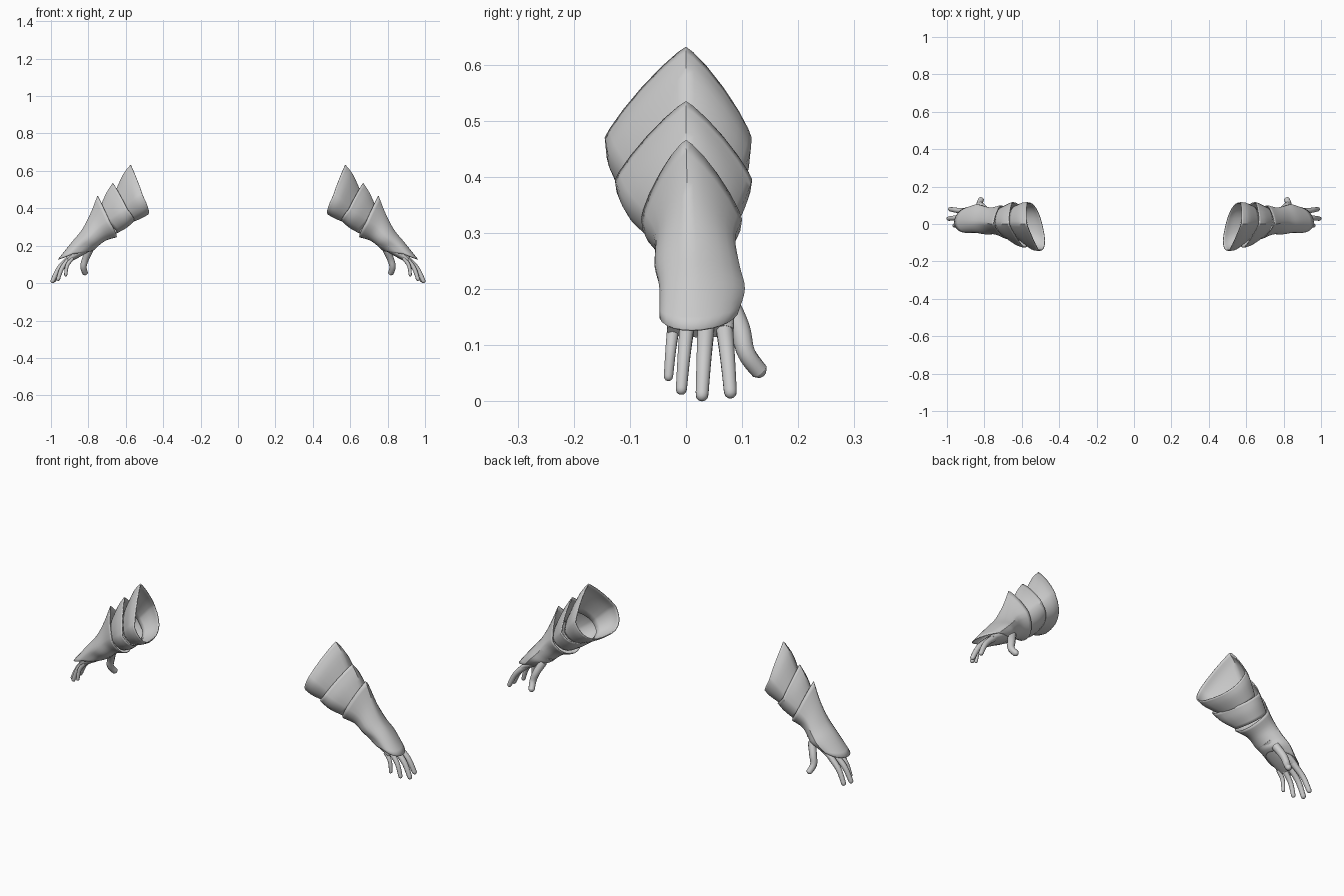
import bpy, bmesh
from math import cos, sin, pi
from mathutils import Vector

cube = bpy.data.objects.get("Cube")
if cube:
    bpy.data.objects.remove(cube)

steel = bpy.data.materials.new("plain_grey")
steel.use_nodes = True
grey = (0.6, 0.6, 0.6, 1)
steel.diffuse_color = grey
steel.node_tree.nodes["Principled BSDF"].inputs["Base Color"].default_value = grey


def lerp(pair, t):
    return pair[0] + (pair[1] - pair[0]) * t


def smooth_path(rows, steps):
    """Catmull-Rom interpolation through rows of numbers."""
    rows = [Vector(r) for r in rows]
    last = len(rows) - 1
    out = []
    for i in range(last):
        a, b = rows[i], rows[i + 1]
        m0 = (b - rows[i - 1]) / 2 if i > 0 else b - a
        m1 = (rows[i + 2] - a) / 2 if i + 2 <= last else b - a
        for s in range(steps):
            t = s / steps
            u = 1 - t
            out.append(a * (u * u * (1 + 2 * t)) + m0 * (t * u * u)
                       + b * (t * t * (3 - 2 * t)) - m1 * (t * t * u))
    return out + [rows[-1]]


def loft(name, rings, cap=False, thickness=0, angle=35):
    """Skin a list of rings and mirror the part to the other arm."""
    bm = bmesh.new()
    loops = [[bm.verts.new(p) for p in ring] for ring in rings]
    for a, b in zip(loops, loops[1:]):
        for i in range(len(a)):
            j = (i + 1) % len(a)
            bm.faces.new((a[i], a[j], b[j], b[i]))
    if cap:
        bm.faces.new(loops[0])
        bm.faces.new(loops[-1])
    bmesh.ops.recalc_face_normals(bm, faces=bm.faces)
    mesh = bpy.data.meshes.new(name)
    bm.to_mesh(mesh)
    bm.free()
    mesh.materials.append(steel)
    obj = bpy.data.objects.new(name, mesh)
    bpy.context.collection.objects.link(obj)
    bpy.ops.object.select_all(action="DESELECT")
    obj.select_set(True)
    bpy.context.view_layer.objects.active = obj
    bpy.ops.object.shade_smooth_by_angle(angle=angle * pi / 180)
    if thickness:
        solid = obj.modifiers.new("thickness", "SOLIDIFY")
        solid.thickness = thickness
        solid.offset = -1
    mirror = obj.modifiers.new("other_arm", "MIRROR")
    mirror.use_clip = False
    mirror.use_mirror_merge = False
    return obj


def section(row, ridge, belly, twist, crest, n=6):
    """Ring from crest, side and belly points; a high ridge value gives a sharp peak."""
    tx, tz, mx, mz, bx, bz, front, back = row
    mid = (front + back) / 2
    centre = Vector((mx + twist / 2, mid, mz))
    corners = [Vector(p) - centre for p in (
        (tx, crest, tz), (mx, front, mz), (bx, mid, bz), (mx + twist, back, mz))]
    ring = []
    for q in range(4):
        a, b = corners[q], corners[(q + 1) % 4]
        e = ridge if q in (0, 3) else belly
        for s in range(n):
            t = s / n * pi / 2
            ring.append(centre + a * abs(cos(t)) ** e + b * sin(t) ** e)
    return ring


def sleeve(name, rows, ridge, twist, crest, belly=0.8, steps=4, **kw):
    path = smooth_path(rows, steps)
    rings = [section(r, lerp(ridge, i / (len(path) - 1)), belly,
                     lerp(twist, i / (len(path) - 1)),
                     lerp(crest, i / (len(path) - 1)))
             for i, r in enumerate(path)]
    return loft(name, rings, **kw)


def digit(name, points, radius, sides=10):
    """Tapered finger with a rounded tip."""
    path = smooth_path(points, 5)
    rings = []
    count = len(path) - 1
    for i, p in enumerate(path):
        along = (path[min(i + 1, count)] - path[max(i - 1, 0)]).normalized()
        u = along.cross(Vector((0, 1, 0))).normalized()
        v = along.cross(u)
        r = radius * (1.1 - 0.3 * i / count)
        ends = [(p, r)]
        if i == count:
            ends = [(p + along * r * (sin(a) - 1), r * cos(a)) for a in (0, 0.5, 1, 1.45)]
        for c, rr in ends:
            rings.append([c + (u * cos(k * 2 * pi / sides) + v * sin(k * 2 * pi / sides)) * rr
                          for k in range(sides)])
    return loft(name, rings, cap=True, angle=60)


# Overlapping pointed plates; rows hold crest xz, side xz, belly xz, front y, back y
sleeve("elbow_plate", [
    (0.575, 0.632, 0.51, 0.47, 0.487, 0.365, -0.145, 0.117),
    (0.615, 0.58, 0.55, 0.44, 0.52, 0.345, -0.135, 0.113),
    (0.67, 0.46, 0.61, 0.38, 0.58, 0.32, -0.09, 0.09)],
    ridge=(1.7, 1.4), twist=(0.06, 0.04), crest=(0, 0), thickness=0.005)

sleeve("forearm_plate", [
    (0.67, 0.535, 0.592, 0.395, 0.565, 0.328, -0.127, 0.118),
    (0.705, 0.48, 0.635, 0.36, 0.6, 0.295, -0.11, 0.105),
    (0.745, 0.39, 0.69, 0.32, 0.65, 0.265, -0.07, 0.085)],
    ridge=(1.7, 1.3), twist=(0.06, 0.03), crest=(0, 0), thickness=0.005)

# Long glove from wrist to the pointed hand guard
sleeve("hand_guard", [
    (0.752, 0.466, 0.685, 0.325, 0.65, 0.245, -0.08, 0.1),
    (0.79, 0.37, 0.742, 0.29, 0.705, 0.228, -0.056, 0.088),
    (0.835, 0.285, 0.79, 0.24, 0.745, 0.2, -0.056, 0.096),
    (0.89, 0.218, 0.835, 0.2, 0.765, 0.18, -0.046, 0.105),
    (0.962, 0.128, 0.885, 0.155, 0.785, 0.17, -0.046, 0.092)],
    ridge=(1.6, 1.0), twist=(0.03, 0), crest=(0, 0.01), belly=1, thickness=0.004)

# Hand
sleeve("palm", [
    (0.78, 0.24, 0.765, 0.215, 0.75, 0.195, -0.03, 0.07),
    (0.87, 0.183, 0.858, 0.165, 0.842, 0.142, -0.035, 0.085),
    (0.92, 0.138, 0.91, 0.127, 0.897, 0.114, -0.034, 0.085)],
    ridge=(0.8, 0.8), twist=(0, 0), crest=(0.02, 0.025), cap=True)

fingers = {
    "little_finger": (-0.022, 0.885, (0.922, -0.032, 0.036), 0.0105),
    "ring_finger": (0.002, 0.895, (0.965, -0.009, 0.012), 0.0125),
    "middle_finger": (0.036, 0.9, (0.996, 0.028, 0.001), 0.0145),
    "index_finger": (0.068, 0.895, (0.988, 0.08, 0.006), 0.0145),
}
for name, (base_y, base_x, tip, radius) in fingers.items():
    base = Vector((base_x, base_y, 0.135))
    end = Vector(tip)
    knuckle = base.lerp(end, 0.5) + Vector((0.01, 0, 0.008))
    digit(name, [base, knuckle, end], radius)

digit("thumb", [(0.79, 0.07, 0.185), (0.815, 0.096, 0.13),
                (0.826, 0.108, 0.085), (0.814, 0.138, 0.045)], 0.0185)
